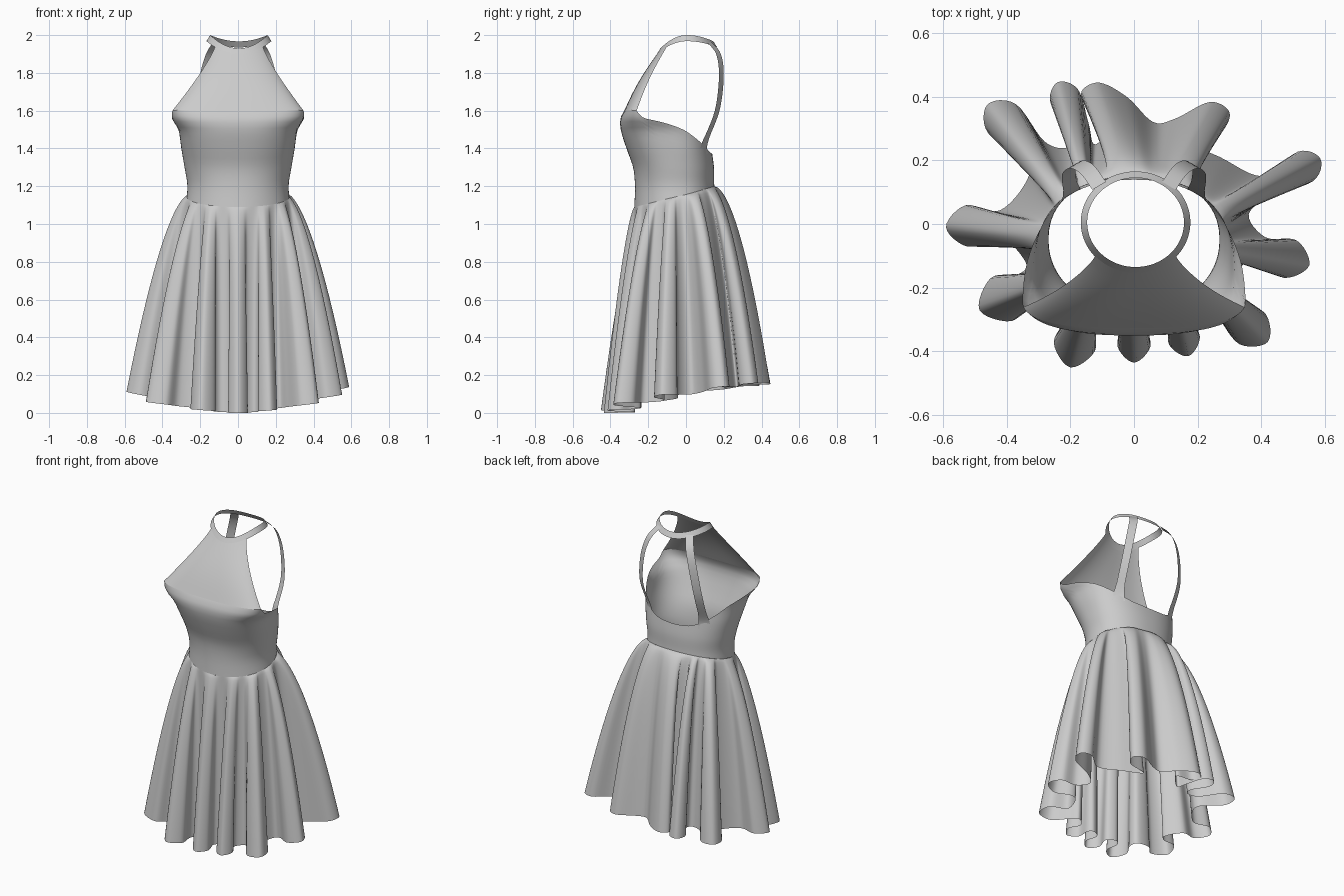
import bpy, bmesh
from math import sin, cos, pi, radians, degrees, atan2
from mathutils import Vector

cube = bpy.data.objects.get("Cube")
if cube:
    bpy.data.objects.remove(cube)

fabric = bpy.data.materials.new("grey fabric")
fabric.use_nodes = True
GREY = (0.6, 0.6, 0.6, 1)
fabric.diffuse_color = GREY
fabric.node_tree.nodes["Principled BSDF"].inputs["Base Color"].default_value = GREY


def catmull(p0, p1, p2, p3, t):
    """Smooth blend from p1 to p2, element by element."""
    return [b + 0.5 * t * (c - a + t * (2 * a - 5 * b + 4 * c - d + t * (3 * (b - c) + d - a)))
            for a, b, c, d in zip(p0, p1, p2, p3)]


def lookup(table, key):
    """Smoothly read a table whose first column is ascending."""
    last = len(table) - 1
    key = min(max(key, table[0][0]), table[last][0])
    i = next(k for k in range(last) if key <= table[k + 1][0])
    t = (key - table[i][0]) / (table[i + 1][0] - table[i][0])
    return catmull(table[max(i - 1, 0)], table[i], table[i + 1], table[min(i + 2, last)], t)[1:]


def sheet(name, rows, closed=False):
    """Cloth surface through rows of points, ordered from top to bottom."""
    bm = bmesh.new()
    grid = [[bm.verts.new(p) for p in row] for row in rows]
    n = len(rows[0])
    for top, low in zip(grid, grid[1:]):
        for c in range(n if closed else n - 1):
            d = (c + 1) % n
            bm.faces.new((top[c], low[c], low[d], top[d]))
    mesh = bpy.data.meshes.new(name)
    bm.to_mesh(mesh)
    bm.free()
    mesh.materials.append(fabric)
    for poly in mesh.polygons:
        poly.use_smooth = True
    obj = bpy.data.objects.new(name, mesh)
    bpy.context.collection.objects.link(obj)


# Torso sections: height, half width, front y, back y, y of widest point, front roundness
TORSO = [(1.05, .28, -.275, .16, -.05, 1), (1.2, .268, -.27, .15, -.05, .95),
         (1.3, .283, -.28, .148, -.06, .9), (1.4, .3, -.315, .135, -.08, .82),
         (1.5, .315, -.345, .125, -.13, .75), (1.56, .35, -.347, .12, -.19, .68),
         (1.62, .355, -.318, .11, -.22, .62)]
# Upper edge of the bodice: degrees from the front, height
EDGE = [(0, 1.6), (75, 1.6), (83, 1.565), (95, 1.54), (115, 1.495),
        (132, 1.445), (145, 1.41), (160, 1.38), (180, 1.37)]


def torso(angle, z):
    half, front, back, mid, power = lookup(TORSO, z)
    s, c = sin(angle), cos(angle)
    if c < 0:
        power = 0.8 + 0.2 * (power - 0.5)
    x = half * abs(s) ** power * (1 if s > 0 else -1)
    y = mid + ((front if c > 0 else back) - mid) * abs(c) ** power
    return Vector((x, y, z))


def seam(angle):
    return 1.145 - 0.055 * cos(angle)


def upper_edge(angle):
    a = abs(degrees(atan2(sin(angle), cos(angle))))
    return lookup(EDGE, a)[0]


# Bodice
COLS, ROWS = 96, 16
angles = [2 * pi * i / COLS for i in range(COLS)]
rows = []
for k in range(ROWS + 1):
    t = k / ROWS
    rows.append([torso(a, upper_edge(a) * (1 - t) + seam(a) * t) for a in angles])
sheet("bodice", rows, closed=True)


# Neck band
def neck(angle, outer):
    c = cos(angle)
    z = 2.0 - (0.07 if c > 0 else 0.033) * c * c
    grow = 0.02 * outer
    return Vector((0.005 + (0.152 + grow) * sin(angle),
                   0.005 - (0.14 + grow) * c, z - 0.032 * outer))


sheet("neck_band", [[neck(a, o) for a in angles] for o in (0, 0.5, 1)], closed=True)

# Halter front, narrowing from the bust to the neck band
rows = []
SPAN = 20
for k in range(15):
    s = 1 - k / 14
    row = []
    for i in range(-SPAN, SPAN + 1):
        a = 2 * pi * i / COLS
        low = torso(a, upper_edge(a))
        high = neck(radians(48) * i / SPAN, 0.9)
        p = low.lerp(high, s)
        p.x = low.x + (high.x - low.x) * (1 - (1 - s) ** 1.2)
        p.y -= 0.012 * sin(pi * s)
        row.append(p)
    rows.append(row)
sheet("halter_front", rows)

# Back straps, mirrored left and right
base = torso(radians(142), 1.4)
path = [base - Vector((0, 0, .03)), base + Vector((0, .005, .03)), Vector((.205, .165, 1.6)),
        Vector((.182, .187, 1.78)), Vector((.148, .172, 1.9)), neck(radians(140), .5)]
for side, name in ((1, "left_strap"), (-1, "right_strap")):
    rows = []
    for i in range(len(path) - 1):
        for k in range(6 if i < len(path) - 2 else 7):
            p = Vector(catmull(path[max(i - 1, 0)], path[i], path[i + 1],
                               path[min(i + 2, len(path) - 1)], k / 6))
            flare = 0.012 * max(0, 1 - (p.z - 1.38) / 0.1)
            w = Vector((.85, -.5, 0)) * (0.025 + flare)
            pair = [p + w, p - w]
            rows.append([Vector((q.x * side, q.y, q.z)) for q in pair])
            if side < 0:
                rows[-1].reverse()
    sheet(name, rows[::-1])

# Skirt folds, going round from the front: valley before, fold root, fold tip, fold radius
FOLDS = [((-.09, -.27), (0, -.3), (0, -.435), .052),
         ((.08, -.27), (.14, -.29), (.17, -.415), .05),
         ((.22, -.24), (.29, -.26), (.42, -.37), .063),
         ((.34, -.13), (.4, -.08), (.55, -.13), .062),
         ((.36, .03), (.42, .12), (.585, .205), .052),
         ((.27, .21), (.14, .3), (.3, .35), .05),
         ((.06, .32), (-.03, .37), (-.165, .415), .045),
         ((-.12, .25), (-.17, .3), (-.24, .445), .048),
         ((-.21, .24), (-.31, .23), (-.46, .375), .063),
         ((-.34, .13), (-.42, 0), (-.59, -.01), .065),
         ((-.34, -.12), (-.34, -.2), (-.485, -.27), .075),
         ((-.23, -.24), (-.17, -.3), (-.2, -.45), .066)]
count = len(FOLDS)
around = [atan2(f[0][0], -f[0][1]) % (2 * pi) for f in FOLDS]
around[0] -= 2 * pi
around.append(around[0] + 2 * pi)

# Hem outline: each fold is a valley, a narrow neck and a round lobe
hem, waist = [], []
for i, (valley, root, tip, r) in enumerate(FOLDS):
    root, tip = Vector(root), Vector(tip)
    out = (tip - root).normalized()
    side = Vector((-out.y, out.x))
    centre = tip - out * r
    hem += [Vector(valley), root - side * r * .65, centre - side * r,
            tip, centre + side * r, root + side * r * .65]
    waist += [around[i] + (around[i + 1] - around[i]) * j / 6 for j in range(6)]
waist.append(around[-1])

columns = []
STEPS, N = 6, len(hem)
for i in range(N):
    for k in range(STEPS):
        t = k / STEPS
        p = catmull(hem[i - 1], hem[i], hem[(i + 1) % N], hem[(i + 2) % N], t)
        columns.append((p, waist[i] + (waist[i + 1] - waist[i]) * t))

# Skirt, longer in front and fuller behind
rows = []
DOWN = 24
for k in range(DOWN + 1):
    u = (k / DOWN) ** 1.6
    row = []
    for (x, y), a in columns:
        top = torso(a, seam(a))
        behind = (1 - cos(a)) / 2
        bottom = Vector((x, y, .16 * behind + .09 * x * x))
        p = top.lerp(bottom, u ** (.7 - .14 * behind))
        p.z = top.z + (bottom.z - top.z) * u
        row.append(p)
    rows.append(row)
sheet("skirt", rows, closed=True)
